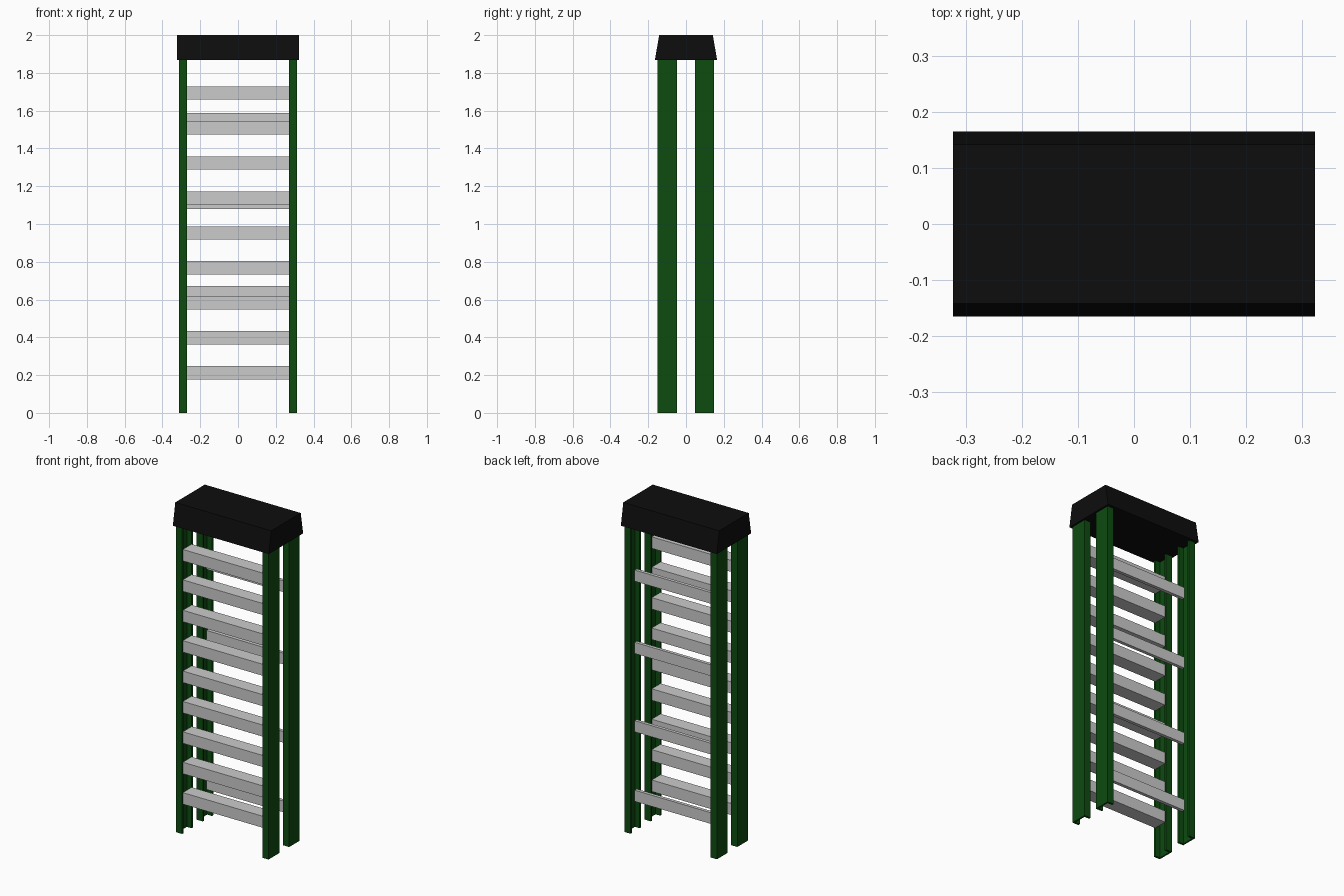
import bpy, bmesh

if "Cube" in bpy.data.objects:
    bpy.data.objects.remove(bpy.data.objects["Cube"])


def material(name, rgb):
    m = bpy.data.materials.new(name)
    m.diffuse_color = (*rgb, 1)
    m.use_nodes = True
    m.node_tree.nodes["Principled BSDF"].inputs["Base Color"].default_value = m.diffuse_color
    return m


GREEN = material("dark_green", (0.004, 0.07, 0.005))
BLACK = material("black", (0.004, 0.004, 0.004))


def prism(name, profile, extrude, mat=None):
    """Extrude a closed 3D profile along a vector."""
    bm = bmesh.new()
    face = bm.faces.new([bm.verts.new(p) for p in profile])
    ext = bmesh.ops.extrude_face_region(bm, geom=[face], use_keep_orig=True)
    verts = [g for g in ext["geom"] if isinstance(g, bmesh.types.BMVert)]
    bmesh.ops.translate(bm, verts=verts, vec=extrude)
    bmesh.ops.recalc_face_normals(bm, faces=bm.faces)
    mesh = bpy.data.meshes.new(name)
    bm.to_mesh(mesh)
    bm.free()
    ob = bpy.data.objects.new(name, mesh)
    bpy.context.collection.objects.link(ob)
    if mat:
        mesh.materials.append(mat)
    return ob


def crossbar(name, y0, y1, z0, z1):
    return prism(name, [(-0.272, y0, z0), (-0.272, y1, z0), (-0.272, y1, z1), (-0.272, y0, z1)],
                 (0.544, 0, 0))


# Four C-channel rails, open toward the middle
OUT, INN, WEB, FL = 0.312, 0.27, 0.01, 0.013
for side, sx in (("left", -1), ("right", 1)):
    for end, y0, y1 in (("front", -0.152, -0.048), ("back", 0.047, 0.148)):
        channel = [(INN, y0), (OUT, y0), (OUT, y1), (INN, y1),
                   (INN, y1 - FL), (OUT - WEB, y1 - FL), (OUT - WEB, y0 + FL), (INN, y0 + FL)]
        prism(f"{end}_{side}_rail", [(sx * x, y, 0) for x, y in channel], (0, 0, 1.87), GREEN)

# Nine front steps
for i in range(9):
    z = 0.178 + 0.185 * i
    crossbar(f"step_{i + 1}", -0.143, -0.058, z, z + 0.07)

# Four thin back braces
for i, z in enumerate((0.18, 0.603, 1.08, 1.52)):
    crossbar(f"back_brace_{i + 1}", 0.085, 0.105, z, z + 0.068)

# Tapered top cap
prism("top_cap", [(-0.323, -0.165, 1.867), (-0.323, 0.165, 1.867),
                  (-0.323, 0.142, 2.0), (-0.323, -0.142, 2.0)], (0.646, 0, 0), BLACK)
